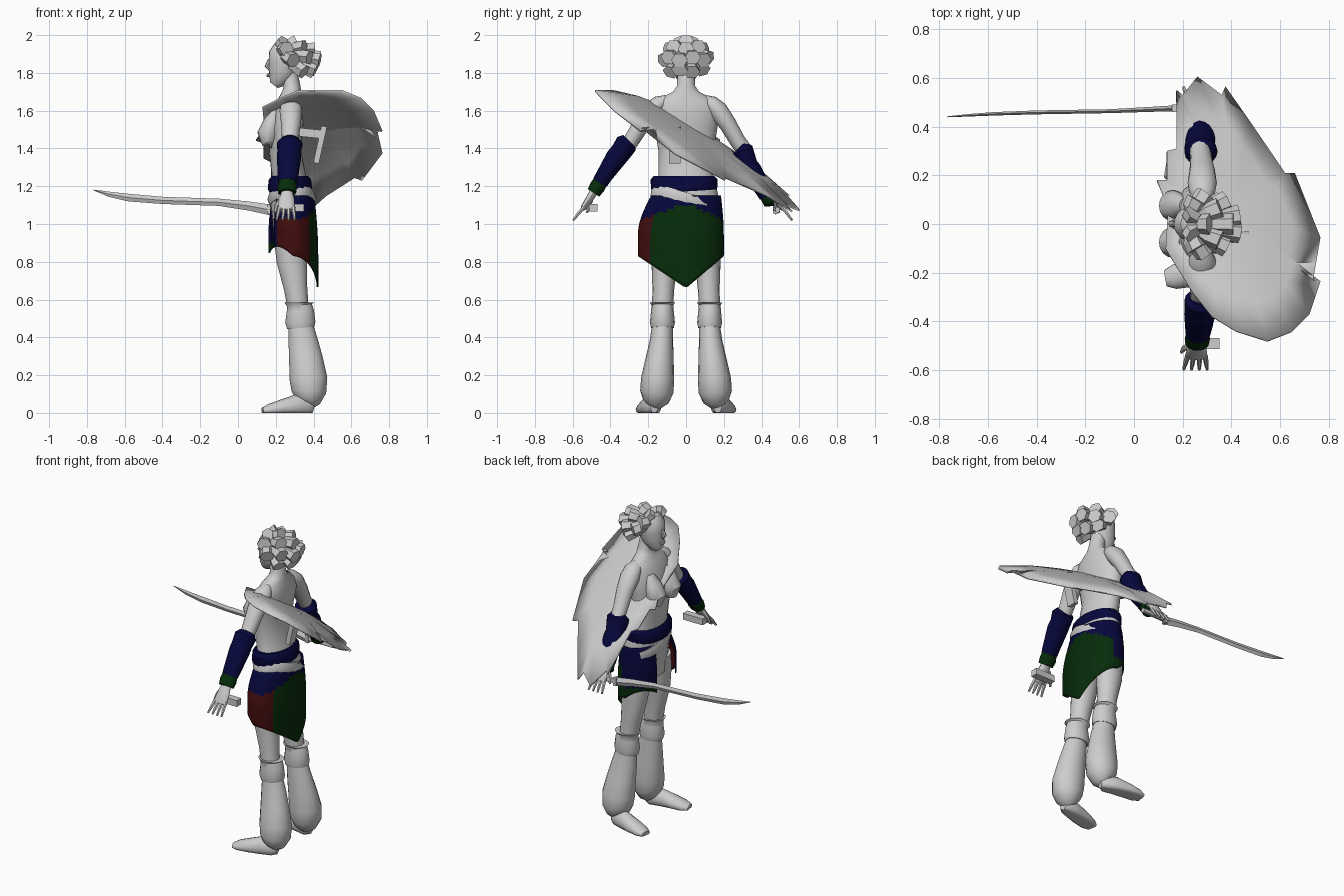
import bpy
import bmesh
import math
from mathutils import Vector

if "Cube" in bpy.data.objects:
    bpy.data.objects.remove(bpy.data.objects["Cube"], do_unlink=True)


def material(name, colour):
    mat = bpy.data.materials.new(name)
    mat.use_nodes = True
    mat.diffuse_color = (*colour, 1)
    mat.node_tree.nodes["Principled BSDF"].inputs["Base Color"].default_value = (*colour, 1)
    return mat


PALE = material("pale grey", (.61, .61, .61))
NAVY = material("navy cloth", (.002, .002, .046))
GREEN = material("dark green cloth", (.002, .025, .003))
RED = material("dark red cloth", (.055, .004, .004))


def finish(name, bm, mats, angle=40):
    bmesh.ops.recalc_face_normals(bm, faces=bm.faces)
    mesh = bpy.data.meshes.new(name)
    bm.to_mesh(mesh)
    bm.free()
    obj = bpy.data.objects.new(name, mesh)
    bpy.context.collection.objects.link(obj)
    for mat in mats:
        mesh.materials.append(mat)
    if angle:
        bpy.ops.object.select_all(action='DESELECT')
        obj.select_set(True)
        bpy.context.view_layer.objects.active = obj
        bpy.ops.object.shade_smooth_by_angle(angle=math.radians(angle))
    return obj


def tube(name, stations, mat=PALE, sides=16, angle=40):
    """Loft ellipses (x, y, z, radius a, radius b) along a path."""
    bm = bmesh.new()
    points = [Vector(s[:3]) for s in stations]
    rings = []
    for i, s in enumerate(stations):
        t = (points[min(i + 1, len(points) - 1)] - points[max(i - 1, 0)]).normalized()
        ref = Vector((0, 1, 0)) if abs(t.x) > .7 else Vector((1, 0, 0))
        u = (ref - t * ref.dot(t)).normalized()
        v = t.cross(u)
        ring = []
        for k in range(sides):
            a = math.tau * k / sides
            ring.append(bm.verts.new(points[i] + u * math.cos(a) * s[3] + v * math.sin(a) * s[4]))
        rings.append(ring)
    for low, high in zip(rings, rings[1:]):
        for k in range(sides):
            n = (k + 1) % sides
            bm.faces.new((low[k], low[n], high[n], high[k]))
    bm.faces.new(rings[0])
    bm.faces.new(rings[-1])
    return finish(name, bm, [mat], angle)


def box(name, centre, size, tilt=0):
    bm = bmesh.new()
    bmesh.ops.create_cube(bm, size=1)
    bmesh.ops.scale(bm, vec=size, verts=bm.verts)
    obj = finish(name, bm, [PALE], 0)
    obj.location = centre
    obj.rotation_euler.y = tilt
    return obj


# Torso, neck and head, facing -x
tube("torso", [(.28, 0, .92, .09, .15), (.285, 0, 1.0, .1, .17), (.285, 0, 1.12, .115, .18),
               (.27, 0, 1.25, .09, .145), (.25, 0, 1.38, .085, .145), (.25, 0, 1.5, .09, .165),
               (.27, 0, 1.6, .085, .175), (.28, 0, 1.66, .065, .15), (.285, 0, 1.7, .05, .07),
               (.285, 0, 1.73, .045, .048), (.27, 0, 1.8, .045, .045)], sides=24)
tube("head", [(.19, 0, 1.735, .025, .022), (.205, 0, 1.755, .045, .043), (.23, 0, 1.8, .072, .062),
              (.242, 0, 1.85, .08, .072), (.245, 0, 1.9, .082, .074), (.255, 0, 1.94, .065, .055),
              (.26, 0, 1.96, .025, .02)], sides=20)
tube("nose", [(.17, 0, 1.87, .012, .01), (.155, 0, 1.835, .014, .015), (.168, 0, 1.82, .01, .013)],
     sides=8)
tube("lips", [(.167, -.02, 1.785, .006, .006), (.16, 0, 1.787, .01, .01),
              (.167, .02, 1.785, .006, .006)], sides=8)

# Thick flaring locks swept from the forehead to the back of the head
for row, (lift, count, spread) in enumerate([(-32, 4, 55), (5, 6, 82), (40, 5, 95), (72, 3, 110)]):
    for k in range(count):
        side = math.radians(spread * (2 * k / (count - 1) - 1))
        up = math.radians(lift + 8 * (k % 2) - 4)
        d = Vector((math.cos(up) * math.cos(side), math.cos(up) * math.sin(side), math.sin(up)))
        root = Vector((.235, 0, 1.88)) + d * .03
        bend = Vector((.25, 0, 1.88)) + Vector((d.x * .12, d.y * .09, d.z * .075))
        tip = Vector((.27, 0, 1.865)) + Vector((d.x * .17, d.y * .125, d.z * .105))
        tube(f"hair_lock_{row}_{k}", [(*root, .025, .025), (*bend, .04, .036), (*tip, .044, .04)],
             sides=6, angle=20)

# Waist belt above a tilted hip band
tube("waist_belt", [(.275, -.01, 1.165, .108, .165), (.275, -.01, 1.185, .118, .175),
                    (.275, -.01, 1.235, .112, .178), (.275, -.01, 1.255, .095, .16)], NAVY, 20)
tube("hip_band", [(.285, -.01, 1.095, .115, .185), (.285, 0, 1.13, .13, .192),
                  (.285, .01, 1.165, .118, .18)], PALE, 20)

# Pointed wrap skirt, open at the front
bm = bmesh.new()
columns, rows, start, sweep = 60, 18, -138, 300
grid = []
for i in range(columns + 1):
    a = math.radians(start + sweep * i / columns)
    c, s = math.cos(a), math.sin(a)
    bottom = .66 + .17 * abs(s) + .14 * max(0, -c)
    column = []
    for j in range(rows + 1):
        f = j / rows
        z = 1.15 + (bottom - 1.15) * f
        flare = math.sin(min(1, f * 1.5) * math.pi / 2)
        wide = .185 + (.07 if s < 0 else .015) * flare
        column.append(bm.verts.new((.29 + c * (.115 + .02 * flare), s * wide, z)))
    grid.append(column)
for i in range(columns):
    a = start + sweep * (i + .5) / columns
    for j in range(rows):
        face = bm.faces.new((grid[i][j], grid[i + 1][j], grid[i + 1][j + 1], grid[i][j + 1]))
        z = face.calc_center_median().z
        hip = z > 1.11 - .08 * min(1, abs(a) / 60)
        front_panel = (a > 75 and z > .9) or a < -128
        face.material_index = 1 if hip or front_panel else 2 if a < -50 else 0
skirt = finish("wrap_skirt", bm, [GREEN, NAVY, RED])
skirt.modifiers.new("cloth", 'SOLIDIFY').thickness = .008

for side, label in ((1, "right"), (-1, "left")):
    # Chest, legs and feet
    y = side * .075
    tube(f"{label}_breast", [(.205, y, 1.6, .02, .03), (.18, y, 1.54, .045, .055), (.16, y, 1.48, .058, .064),
                             (.17, y, 1.44, .048, .052), (.2, y, 1.41, .02, .03)])
    tube(f"{label}_thigh", [(.285, side * .09, 1.02, .1, .085), (.285, side * .105, .92, .095, .08),
                            (.285, side * .115, .8, .08, .068), (.305, side * .12, .66, .062, .058),
                            (.32, side * .125, .54, .055, .055)])
    tube(f"{label}_knee_cuff", [(.325, side * .125, .585, .08, .068), (.325, side * .125, .57, .066, .058),
                                (.33, side * .125, .54, .072, .06), (.33, side * .125, .48, .08, .066),
                                (.333, side * .125, .45, .072, .06)])
    tube(f"{label}_trouser", [(.333, side * .125, .46, .065, .055), (.345, side * .13, .38, .078, .062),
                              (.36, side * .14, .28, .09, .075), (.373, side * .15, .18, .1, .088),
                              (.375, side * .155, .11, .092, .088), (.365, side * .16, .065, .07, .07),
                              (.355, side * .165, .045, .045, .045)])
    foot = tube(f"{label}_foot", [(.4, side * .168, .03, .02, .03), (.37, side * .172, .035, .042, .055),
                                  (.3, side * .19, .035, .048, .06), (.23, side * .205, .025, .054, .045),
                                  (.165, side * .217, .015, .05, .032), (.13, side * .223, .01, .034, .018)])
    for v in foot.data.vertices:
        v.co.z = max(0, v.co.z)

    # Arm, bracer, wrist wrap and hand; the right forearm sags beneath the shield
    y = side * (.94 if side > 0 else 1)
    sag = .07 if side > 0 else 0
    tube(f"{label}_upper_arm", [(.28, y * .1, 1.66, .03, .025), (.28, y * .14, 1.64, .053, .042),
                                (.28, y * .18, 1.6, .06, .053), (.28, y * .235, 1.53, .052, .046),
                                (.275, y * .29, 1.44, .044, .042), (.27, y * .33, 1.39, .044, .042)])
    tube(f"{label}_bracer", [(.275, y * .3, 1.44 - sag / 2, .05, .045), (.275, y * .315, 1.425 - sag / 2, .068, .06),
                             (.27, y * .345, 1.38 - sag, .062, .056), (.27, y * .37, 1.35 - sag, .064, .056),
                             (.265, y * .43, 1.26 - sag, .055, .045), (.262, y * .455, 1.22 - sag, .05, .042)], NAVY)
    tube(f"{label}_wrist_wrap", [(.262, y * .45, 1.23 - sag, .046, .038), (.26, y * .47, 1.195 - sag, .052, .042),
                                 (.26, y * .49, 1.165 - sag / 2, .048, .036)], GREEN)
    tube(f"{label}_palm", [(.26, y * .485, 1.175 - sag / 2, .028, .022), (.258, y * .51, 1.135, .04, .02),
                           (.255, y * .54, 1.09, .045, .016), (.255, y * .55, 1.075, .04, .01)], sides=12)
    for k in range(4):
        x = .22 + .024 * k
        tube(f"{label}_finger_{k}", [(x, y * .54, 1.09, .011, .011), (x + .004 * (k - 2), y * .57, 1.055, .01, .01),
                                     (x + .008 * (k - 2), y * .597, 1.02, .006, .006)], sides=6)
    tube(f"{label}_thumb", [(.23, y * .5, 1.14, .013, .013), (.205, y * .51, 1.1, .012, .012),
                            (.195, y * .525, 1.06, .007, .007)], sides=6)

# Grip block in the left hand, curved blade in the right
box("left_grip", (.28, -.49, 1.085), (.14, .045, .04))
tube("sword_grip", [(.34, .485, 1.075, .014, .016), (.16, .475, 1.08, .014, .016)], sides=8)
box("sword_guard", (.165, .475, 1.08), (.02, .03, .05))
tube("sword_blade", [(.17, .475, 1.075, .012, .028), (.06, .47, 1.095, .01, .024),
                     (-.1, .463, 1.115, .008, .019), (-.4, .458, 1.125, .008, .019),
                     (-.58, .452, 1.14, .007, .02), (-.68, .446, 1.157, .005, .014),
                     (-.765, .44, 1.18, .002, .002)], sides=4, angle=0)

# Jagged shell shield slung across the back
outline = [(.175, .55), (.2, .53), (.26, .605), (.36, .53), (.375, .565), (.47, .43), (.62, .21), (.66, .21),
           (.765, -.055), (.735, -.23), (.765, -.235), (.72, -.37), (.65, -.44),
           (.55, -.48), (.42, -.44), (.32, -.38), (.24, -.28), (.13, -.1), (.14, .07),
           (.095, .18), (.135, .18), (.135, .3), (.175, .31)]


def shell_point(x, y, rise):
    slope = 1.565 - .66 * y - .34 * (x - .1) - .2 * max(0, y - .42)
    return (x, y, min(1.71, 1.62 + .4 * (x - .1), slope + rise))


bm = bmesh.new()
mid_x, mid_y = .4, .05
rings = []
for scale, rise in ((1, 0), (.7, .03), (.35, .045)):
    rings.append([bm.verts.new(shell_point(mid_x + (x - mid_x) * scale, mid_y + (y - mid_y) * scale, rise))
                  for x, y in outline])
hub = bm.verts.new(shell_point(mid_x, mid_y, .05))
count = len(outline)
for k in range(count):
    n = (k + 1) % count
    for outer, inner in zip(rings, rings[1:]):
        bm.faces.new((outer[k], outer[n], inner[n], inner[k]))
    bm.faces.new((rings[-1][k], rings[-1][n], hub))
shield = finish("shell_shield", bm, [PALE], 25)
shield.modifiers.new("shell", 'SOLIDIFY').thickness = .01

# Shield mount on the back
box("shield_mount_bar", (.39, -.06, 1.48), (.13, .05, .045), .1)
box("shield_mount_plate", (.435, -.06, 1.42), (.03, .06, .2), .22)
